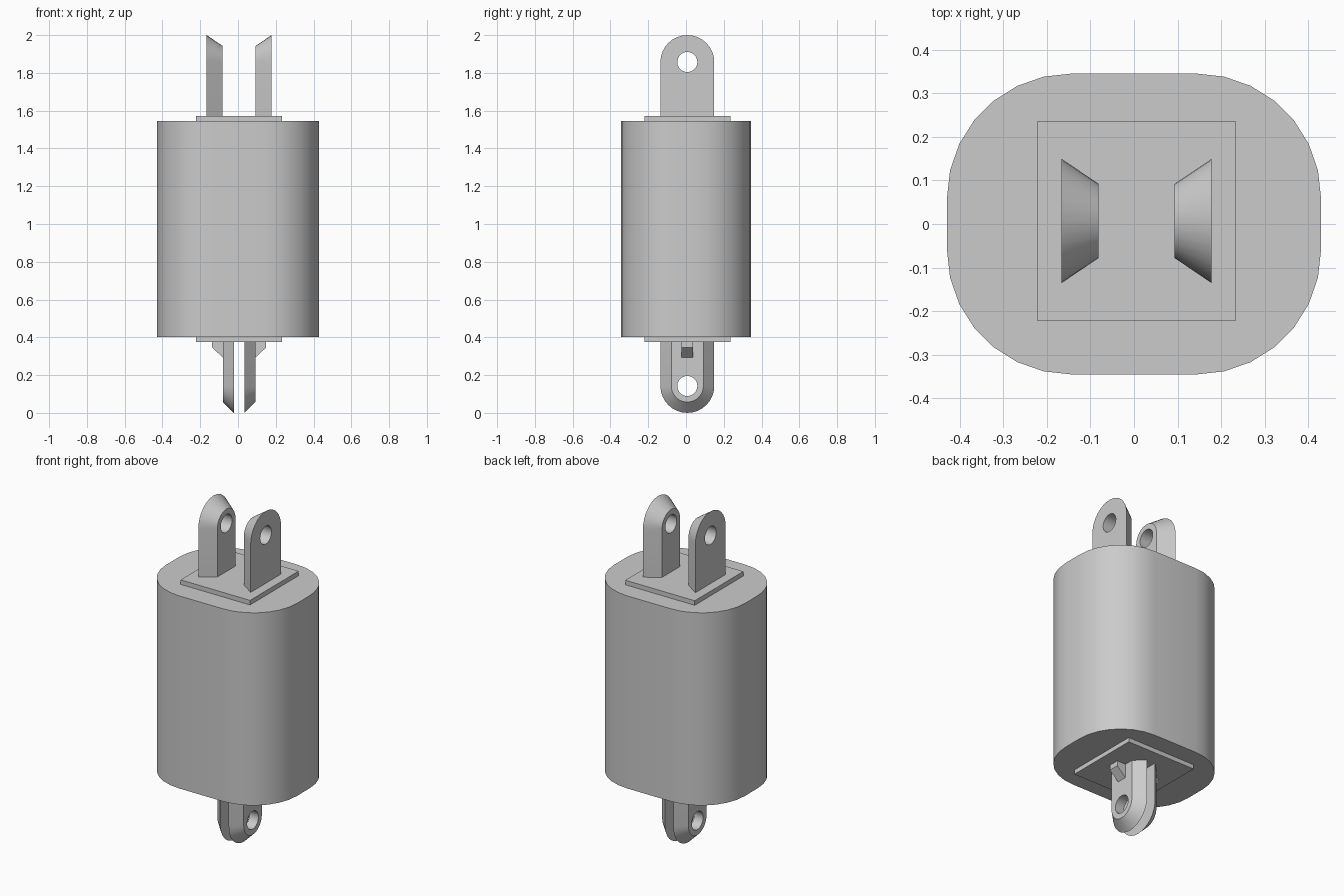
import bpy, bmesh
from math import pi, sin, cos, radians

cube = bpy.data.objects.get("Cube")
if cube:
    bpy.data.objects.remove(cube, do_unlink=True)

grey = bpy.data.materials.new("plain grey")
grey.use_nodes = True
colour = (0.6, 0.6, 0.6, 1)
grey.diffuse_color = colour
grey.node_tree.nodes["Principled BSDF"].inputs["Base Color"].default_value = colour

CX, CY = 0.006, 0.007      # centre of the fittings
ARC = 16                   # segments in a half circle


def finish(name, bm):
    bmesh.ops.recalc_face_normals(bm, faces=bm.faces)
    mesh = bpy.data.meshes.new(name)
    bm.to_mesh(mesh)
    bm.free()
    mesh.materials.append(grey)
    obj = bpy.data.objects.new(name, mesh)
    bpy.context.collection.objects.link(obj)
    bpy.ops.object.select_all(action='DESELECT')
    obj.select_set(True)
    bpy.context.view_layer.objects.active = obj
    bpy.ops.object.shade_smooth_by_angle(angle=radians(30))
    return obj


def bridge(bm, a, b):
    for i in range(len(a)):
        j = (i + 1) % len(a)
        bm.faces.new((a[i], a[j], b[j], b[i]))


def prism(name, low, high):
    """Solid between two matching closed outlines."""
    bm = bmesh.new()
    a = [bm.verts.new(p) for p in low]
    b = [bm.verts.new(p) for p in high]
    bm.faces.new(a)
    bm.faces.new(b)
    bridge(bm, a, b)
    return finish(name, bm)


def lug(name, x_wide, x_narrow, z_base, z_hole, up):
    """Round-ended lug with a hole, tapering from its wide to its narrow face."""
    bm = bmesh.new()
    rims, holes = [], []
    for x, r in ((x_wide, 0.1425), (x_narrow, 0.085)):
        rim = [(r * cos(pi * k / ARC), z_hole + up * r * sin(pi * k / ARC))
               for k in range(ARC + 1)] + [(-r, z_base), (r, z_base)]
        hole = [(0.053 * cos(pi * k / ARC), z_hole + up * 0.053 * sin(pi * k / ARC))
                for k in range(2 * ARC)]
        o = [bm.verts.new((CX + x, CY + y, z)) for y, z in rim]
        h = [bm.verts.new((CX + x, CY + y, z)) for y, z in hole]
        for k in range(ARC):
            bm.faces.new((o[k], o[k + 1], h[k + 1], h[k]))
        bm.faces.new(o[ARC:] + [o[0], h[0]] + h[:ARC - 1:-1])
        rims.append(o)
        holes.append(h)
    bridge(bm, *rims)
    bridge(bm, *holes)
    return finish(name, bm)


# Body with rounded corners
outline = []
for q, (sx, sy) in enumerate(((1, 1), (-1, 1), (-1, -1), (1, -1))):
    for k in range(8):
        t = (q + k / 7) * pi / 2
        outline.append((sx * 0.144 + 0.285 * cos(t), sy * 0.06 + 0.285 * sin(t)))
prism("body", [(x, y, 0.402) for x, y in outline],
      [(x, y, 1.545) for x, y in outline])

# Square mounting plates
h = 0.228
square = [(CX + x, CY + y) for x, y in ((h, h), (-h, h), (-h, -h), (h, -h))]
for name, z0, z1 in (("top_plate", 1.545, 1.572), ("bottom_plate", 0.376, 0.402)):
    prism(name, [(x, y, z0) for x, y in square], [(x, y, z1) for x, y in square])

# Lugs and their small gussets, on both sides
for side, s in (("left", 1), ("right", -1)):
    lug("top_lug_" + side, s * 0.172, s * 0.087, 1.572, 1.8575, 1)
    lug("bottom_lug_" + side, s * 0.028, s * 0.086, 0.376, 0.1425, -1)
    profile = ((0.086, 0.376), (0.143, 0.376), (0.143, 0.346), (0.086, 0.293))
    prism("gusset_" + side,
          [(CX + s * x, CY - 0.031, z) for x, z in profile],
          [(CX + s * x, CY + 0.031, z) for x, z in profile])
